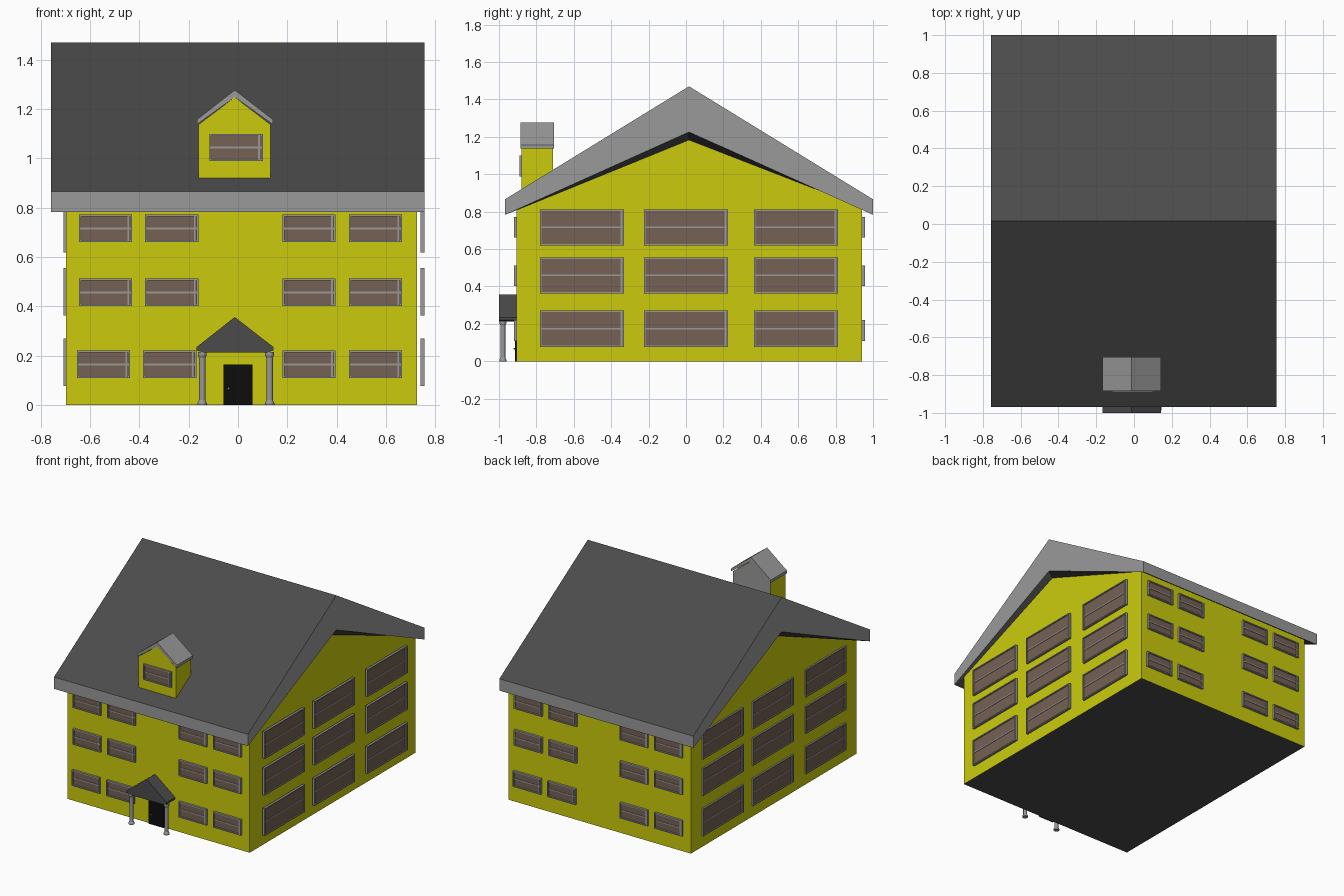
import bpy, bmesh, math
from mathutils import Matrix, Vector

if "Cube" in bpy.data.objects:
    bpy.data.objects.remove(bpy.data.objects["Cube"])


def material(name, r, g, b):
    m = bpy.data.materials.new(name)
    m.diffuse_color = (r, g, b, 1)
    m.use_nodes = True
    m.node_tree.nodes["Principled BSDF"].inputs["Base Color"].default_value = m.diffuse_color
    return m


YELLOW = material("yellow_wall", 0.6, 0.6, 0.004)
DARK = material("dark_roof", 0.07, 0.07, 0.07)
GREY = material("grey_trim", 0.32, 0.32, 0.32)
BROWN = material("brown_pane", 0.18, 0.12, 0.09)
BLACK = material("black_door", 0.004, 0.004, 0.004)


def finish(name, bm, mats, matrix=None):
    bmesh.ops.recalc_face_normals(bm, faces=bm.faces)
    me = bpy.data.meshes.new(name)
    bm.to_mesh(me)
    bm.free()
    for m in mats:
        me.materials.append(m)
    ob = bpy.data.objects.new(name, me)
    bpy.context.collection.objects.link(ob)
    if matrix:
        ob.matrix_world = matrix
    return ob


def add_box(bm, x0, x1, y0, y1, z0, z1, slot=0):
    size = (x1 - x0, y1 - y0, z1 - z0)
    mid = Vector((x0 + x1, y0 + y1, z0 + z1)) / 2
    mat = Matrix.Translation(mid) @ Matrix.Diagonal((*size, 1))
    for v in bmesh.ops.create_cube(bm, size=1, matrix=mat)["verts"]:
        for f in v.link_faces:
            f.material_index = slot


def prism(name, profile, axis, a, b, mats, pick=lambda n: 0):
    """Extrude a (u, z) profile along x or y; pick chooses a slot by normal."""
    bm = bmesh.new()
    put = (lambda u, z, t: (t, u, z)) if axis == "x" else (lambda u, z, t: (u, t, z))
    ends = [[bm.verts.new(put(u, z, t)) for u, z in profile] for t in (a, b)]
    bm.faces.new(ends[0])
    bm.faces.new(ends[1])
    n = len(profile)
    for i in range(n):
        j = (i + 1) % n
        bm.faces.new((ends[0][i], ends[0][j], ends[1][j], ends[1][i]))
    bmesh.ops.recalc_face_normals(bm, faces=bm.faces)
    bm.normal_update()
    for f in bm.faces:
        f.material_index = pick(f.normal)
    return finish(name, bm, mats)


def window(name, w, h, matrix):
    """Framed pane; local x is across, local -y is outward (front at y = 0)."""
    bm = bmesh.new()
    t, d, x, z = 0.008, 0.016, w / 2, h / 2
    for s in (-1, 1):
        add_box(bm, *sorted((s * x, s * (x - t))), 0, d, -z, z)
        add_box(bm, -x + t, x - t, 0, d, *sorted((s * z, s * (z - t))))
    add_box(bm, x - 2.4 * t, x - 1.5 * t, 0.002, d, -z + t, z - t)
    add_box(bm, -x + t, x - t, 0.004, d, -0.004, 0.004)
    add_box(bm, -x + t, x - t, 0.007, d - 0.002, -z + t, z - t, 1)
    finish(name, bm, [GREY, BROWN], matrix)


# Walls with gabled ends and a dark floor
WX, WY = (-0.697, 0.725), (-0.905, 0.941)
RIDGE = 0.016
prism("walls", [(WY[0], 0), (WY[1], 0), (WY[1], 0.824), (RIDGE, 1.183), (WY[0], 0.824)],
      "x", *WX, [YELLOW, DARK], lambda n: 1 if n.z < -0.9 else 0)

# Main roof: thick chevron whose underside slants in to the walls
bm = bmesh.new()
outer = [(-0.968, 0.783), (-0.968, 0.866), (RIDGE, 1.47), (1, 0.866), (1, 0.783), (RIDGE, 1.226)]
inner = [(WY[0], 0.824), (RIDGE, 1.183), (WY[1], 0.824)]
P = [[bm.verts.new((x, y, z)) for y, z in outer] for x in (-0.757, 0.755)]
Q = [[bm.verts.new((x, y, z)) for y, z in inner] for x in WX]
for p, q in zip(P, Q):
    bm.faces.new(p)
    for face in ((p[0], p[5], q[1], q[0]), (p[5], p[4], q[2], q[1])):
        bm.faces.new(face).material_index = 1
for i in range(4):
    f = bm.faces.new((P[0][i], P[0][i + 1], P[1][i + 1], P[1][i]))
    f.material_index = 1 if i in (1, 2) else 0
for i, j in ((0, 0), (4, 2)):
    bm.faces.new((P[0][i], P[1][i], Q[1][j], Q[0][j])).material_index = 1
finish("main_roof", bm, [GREY, DARK])

# Windows: front and back, then both sides
CX, CY = sum(WX) / 2, sum(WY) / 2
half_turn = Matrix.Rotation(math.pi, 4, "Z")
quarter = Matrix.Rotation(math.pi / 2, 4, "Z")
for row, z in enumerate((0.165, 0.457, 0.716)):
    for col, x in enumerate((-0.537, -0.268, 0.288, 0.557)):
        if row == 0 and col < 2:
            x -= 0.008
        tag = f"{row + 1}_{col + 1}"
        window("front_window_" + tag, 0.216, 0.111, Matrix.Translation((x, -0.92, z)))
        window("back_window_" + tag, 0.216, 0.111,
               Matrix.Translation((2 * CX - x, 0.957, z)) @ half_turn)
for row, z in enumerate((0.174, 0.459, 0.716)):
    for col, y in enumerate((-0.556, 0.0, 0.588)):
        tag = f"{row + 1}_{col + 1}"
        window("right_window_" + tag, 0.45, 0.193, Matrix.Translation((0.755, y, z)) @ quarter)
        window("left_window_" + tag, 0.45, 0.193,
               Matrix.Translation((-0.708, 2 * CY - y, z)) @ quarter.inverted())

# Dormer: body with grey back, thin gabled roof, window
MX = -0.013
prism("dormer_body", [(-0.16, 0.917), (0.132, 0.917), (0.132, 1.137), (MX, 1.248), (-0.16, 1.137)],
      "y", -0.88, -0.71, [YELLOW, GREY], lambda n: 1 if n.y > 0.9 else 0)
prism("dormer_roof", [(-0.167, 1.137), (-0.167, 1.157), (MX, 1.277), (0.142, 1.157),
                      (0.142, 1.137), (MX, 1.248)], "y", -0.884, -0.705, [GREY])
window("dormer_window", 0.217, 0.111, Matrix.Translation((-0.008, -0.89, 1.044)))

# Porch roof
prism("porch_roof", [(-0.168, 0.235), (MX, 0.357), (0.144, 0.235), (0.144, 0.222),
                     (0.12, 0.213), (-0.14, 0.213), (-0.168, 0.222)], "y", -1.0, -0.9, [DARK])

# Porch columns turned from a profile
profile = [(0.019, 0), (0.019, 0.008), (0.013, 0.02), (0.013, 0.19), (0.018, 0.203), (0.018, 0.215)]
for side, x in (("left", -0.145), ("right", 0.128)):
    bm = bmesh.new()
    N = 16
    rings = [[bm.verts.new((x + r * math.cos(2 * math.pi * i / N),
                            -0.979 + r * math.sin(2 * math.pi * i / N), z)) for i in range(N)]
             for r, z in profile]
    for a, b in zip(rings, rings[1:]):
        for i in range(N):
            bm.faces.new((a[i], a[(i + 1) % N], b[(i + 1) % N], b[i]))
    bm.faces.new(rings[0])
    bm.faces.new(rings[-1])
    finish(side + "_porch_column", bm, [GREY])

# Door and knob
bm = bmesh.new()
add_box(bm, -0.059, 0.059, -0.915, -0.9, 0, 0.165)
finish("door", bm, [BLACK])
bm = bmesh.new()
bmesh.ops.create_uvsphere(bm, u_segments=10, v_segments=6, radius=0.005,
                          matrix=Matrix.Translation((-0.038, -0.918, 0.067)))
finish("door_knob", bm, [GREY])
